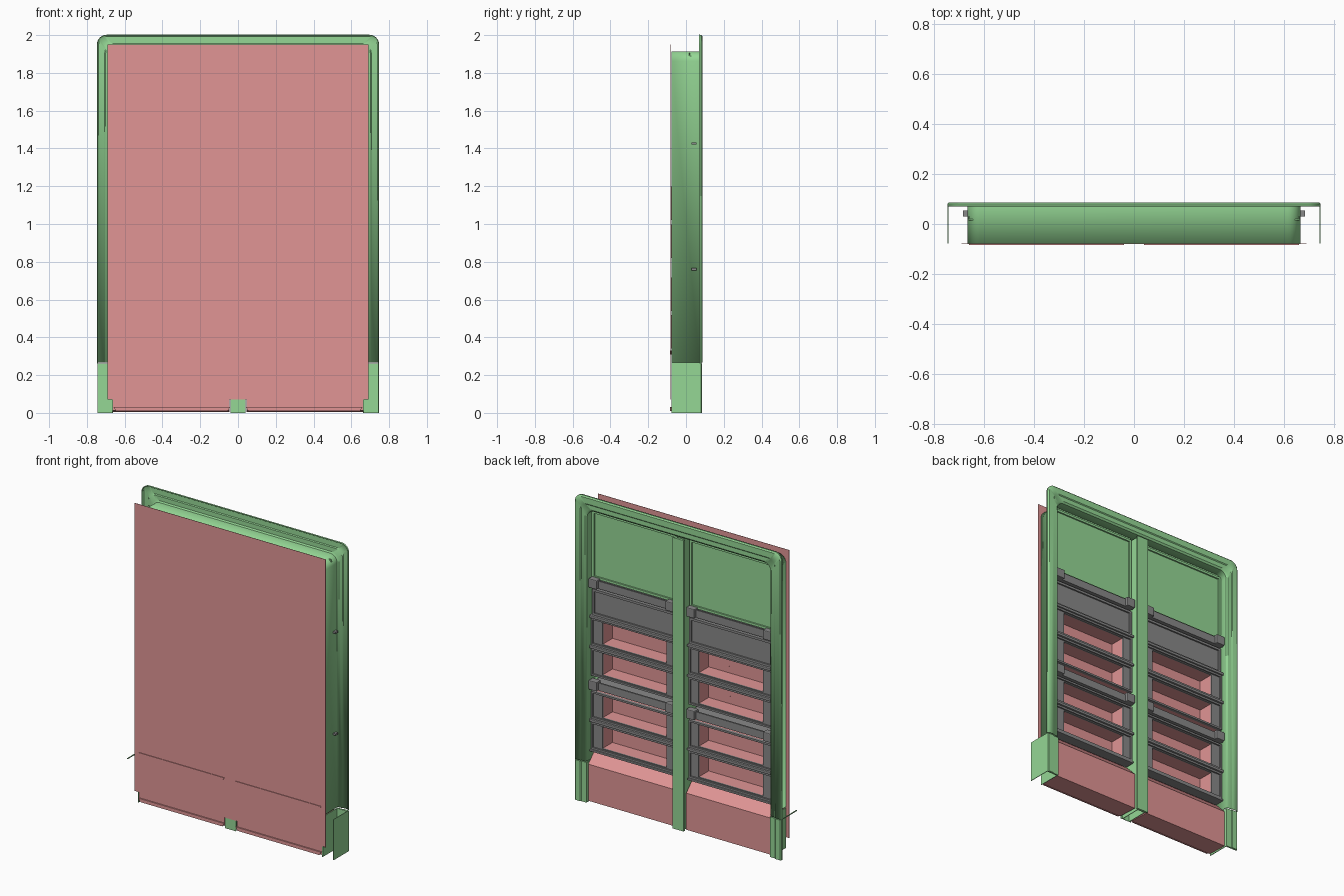
import bpy, bmesh, math

if "Cube" in bpy.data.objects:
    bpy.data.objects.remove(bpy.data.objects["Cube"])


def material(name, rgb):
    m = bpy.data.materials.new(name)
    m.diffuse_color = (*rgb, 1)
    m.use_nodes = True
    m.node_tree.nodes["Principled BSDF"].inputs["Base Color"].default_value = m.diffuse_color
    return m


GREEN = material("green", (0.30, 0.68, 0.30))
RED = material("red", (0.75, 0.30, 0.30))
GREY = material("grey", (0.25, 0.25, 0.25))


def make(name, verts, faces, mat, bevel=0):
    me = bpy.data.meshes.new(name)
    me.from_pydata(verts, [], faces)
    bm = bmesh.new()
    bm.from_mesh(me)
    bmesh.ops.recalc_face_normals(bm, faces=bm.faces)
    bm.to_mesh(me)
    bm.free()
    ob = bpy.data.objects.new(name, me)
    bpy.context.collection.objects.link(ob)
    me.materials.append(mat)
    if bevel:
        b = ob.modifiers.new("bevel", 'BEVEL')
        b.width, b.segments = bevel, 2
    return ob


def prism(name, pts, axis, a, b, mat, bevel=0):
    """Extrude a 2D outline along x (pts are y,z), y (x,z) or z (x,y)."""
    n = len(pts)
    place = {'x': lambda p, t: (t, p[0], p[1]),
             'y': lambda p, t: (p[0], t, p[1]),
             'z': lambda p, t: (p[0], p[1], t)}[axis]
    verts = [place(p, t) for t in (a, b) for p in pts]
    faces = [list(range(n)), list(range(n, 2 * n))]
    faces += [(i, (i + 1) % n, n + (i + 1) % n, n + i) for i in range(n)]
    return make(name, verts, faces, mat, bevel)


def box(name, x0, x1, y0, y1, z0, z1, mat, bevel=0):
    return prism(name, [(x0, z0), (x1, z0), (x1, z1), (x0, z1)], 'y', y0, y1, mat, bevel)


def ring(name, outer, inner, y0, y1, mat, bevel=0):
    """Rectangular frame; outer and inner are (x0, x1, z0, z1)."""
    verts = []
    for r in (outer, inner):
        for y in (y0, y1):
            verts += [(r[0], y, r[2]), (r[1], y, r[2]), (r[1], y, r[3]), (r[0], y, r[3])]
    faces = []
    for i in range(4):
        j = (i + 1) % 4
        for a, b in ((0, 4), (4, 12), (12, 8), (8, 0)):
            faces.append((a + i, a + j, b + j, b + i))
    return make(name, verts, faces, mat, bevel)


def arch(w, top, r, y, z0, seg=8):
    """Upside-down U with round corners."""
    pts = [(w, y, z0)]
    for cx, start in ((w - r, 0), (r - w, 90)):
        for i in range(seg + 1):
            t = math.radians(start + 90 * i / seg)
            pts.append((cx + r * math.cos(t), y, top - r + r * math.sin(t)))
    return pts + [(-w, y, z0)]


# door shell: stepped flange at the back and deep side walls
profile = [(0.745, 0.070), (0.745, 0.079), (0.739, 0.085), (0.705, 0.085), (0.700, 0.080),
           (0.674, 0.080), (0.665, 0.072), (0.665, -0.078)]
rows = [arch(w, 2 - (0.745 - w) * 1.1, 0.05, y, 0.268) for w, y in profile]
n = len(rows[0])
shell = make("door_shell", [v for r in rows for v in r],
             [(k * n + i, k * n + i + 1, (k + 1) * n + i + 1, (k + 1) * n + i)
              for k in range(len(rows) - 1) for i in range(n - 1)], GREEN)
sol = shell.modifiers.new("thickness", 'SOLIDIFY')
sol.thickness, sol.offset = 0.004, 0
bpy.context.view_layer.objects.active = shell
shell.select_set(True)
bpy.ops.object.shade_smooth_by_angle(angle=math.radians(35))

# feet at the bottom of the shell
for s in (-1, 1):
    L = [(0.663, -0.078), (0.667, -0.078), (0.667, 0.070), (0.745, 0.070),
         (0.745, 0.079), (0.739, 0.085), (0.705, 0.085), (0.700, 0.080), (0.663, 0.080)]
    prism("foot", [(s * x, y) for x, y in L], 'z', 0, 0.262, GREEN)
box("foot_wing", 0.742, 0.746, -0.078, 0.075, 0, 0.266, GREEN)
box("foot_wing_edge", -0.746, -0.742, -0.078, 0.075, 0.262, 0.268, GREEN)

# centre post, a channel with flanges
post = [(-0.040, -0.078), (-0.025, -0.078), (-0.025, 0.066), (0.025, 0.066), (0.025, -0.078),
        (0.040, -0.078), (0.040, -0.074), (0.029, -0.074), (0.029, 0.070), (0.040, 0.070),
        (0.040, 0.082), (-0.040, 0.082), (-0.040, 0.070), (-0.029, 0.070), (-0.029, -0.074),
        (-0.040, -0.074)]
prism("centre_post", post, 'z', 0, 1.90, GREEN)
box("post_toe", -0.038, 0.038, -0.078, -0.075, 0, 0.08, GREEN)

# flat front panel
box("front_panel", -0.69, 0.69, -0.081, -0.079, 0.07, 1.95, RED)

BINS = [0.34, 0.54, 0.82, 1.02]
for s in (-1, 1):
    def span(a, b):
        return (min(s * a, s * b), max(s * a, s * b))
    X = span(0.045, 0.662)
    IN = span(0.115, 0.58)

    # upper bay back sheet
    box("upper_bay", *X, 0.015, 0.02, 1.45, 1.905, GREEN)
    ring("upper_bay_rim", (*X, 1.45, 1.89), (*span(0.06, 0.645), 1.465, 1.875), 0.02, 0.03, GREEN)

    # blank grey drawer
    box("blank_drawer", *span(0.05, 0.65), -0.07, 0.03, 1.215, 1.385, GREY)
    ring("blank_drawer_rim", (*span(0.05, 0.65), 1.215, 1.385),
         (*span(0.065, 0.635), 1.23, 1.37), 0.03, 0.04, GREY)

    # bins: red tub, grey back frame, handle plate
    for z in BINS:
        hole = (*IN, z + 0.018, z + 0.160)
        ring("bin_tub", (*span(0.05, 0.655), z, z + 0.178), hole, -0.075, 0.025, RED)
        box("bin_front", *span(0.05, 0.655), -0.079, -0.070, z, z + 0.178, RED)
        ring("bin_back_frame", (*span(0.05, 0.655), z, z + 0.178), hole, 0.025, 0.035, GREY)
        ring("bin_back_rim", (*span(0.05, 0.655), z, z + 0.178),
             (*span(0.062, 0.643), z + 0.012, z + 0.166), 0.035, 0.045, GREY)
        h = [(0.17, 0.135), (0.53, 0.135), (0.53, 0.05), (0.40, 0.05), (0.37, 0.075),
             (0.28, 0.075), (0.25, 0.05), (0.17, 0.05)]
        prism("bin_handle", [(s * x, z + q) for x, q in h], 'y', -0.071, -0.064, RED)

    # slim rails between the bins
    for z in (0.520, 1.000, 1.198):
        box("rail", *X, -0.02, 0.055, z, z + 0.018, GREY, 0.004)
    box("rail", *X, -0.02, 0.05, 0.325, 0.338, GREY, 0.003)

    # shelves with end clips and pegs through the side wall
    for z in (0.735, 1.40):
        box("shelf", *X, -0.06, 0.04, z, z + 0.035, GREY, 0.004)
        box("shelf_lip", *X, 0.035, 0.045, z, z + 0.05, GREY)
        for a in (0.045, 0.60):
            box("shelf_clip", *span(a, a + 0.06), 0.02, 0.065, z, z + 0.06, GREY, 0.005)
        box("shelf_peg", *span(0.66, 0.685), 0.03, 0.055, z + 0.02, z + 0.032, GREY)

    # bottom bin with sloped top, plus front lips
    prism("bottom_bin", [(-0.077, 0.012), (0.062, 0.006), (0.062, 0.245), (-0.01, 0.318),
                         (-0.077, 0.318)], 'x', *X, RED)
    for z in (0.01, 0.308):
        lip = [(0.055, z), (0.645, z), (0.66, z + 0.022), (0.04, z + 0.022)]
        prism("bottom_bin_lip", [(s * x, q) for x, q in lip], 'y', -0.085, -0.076, RED)
